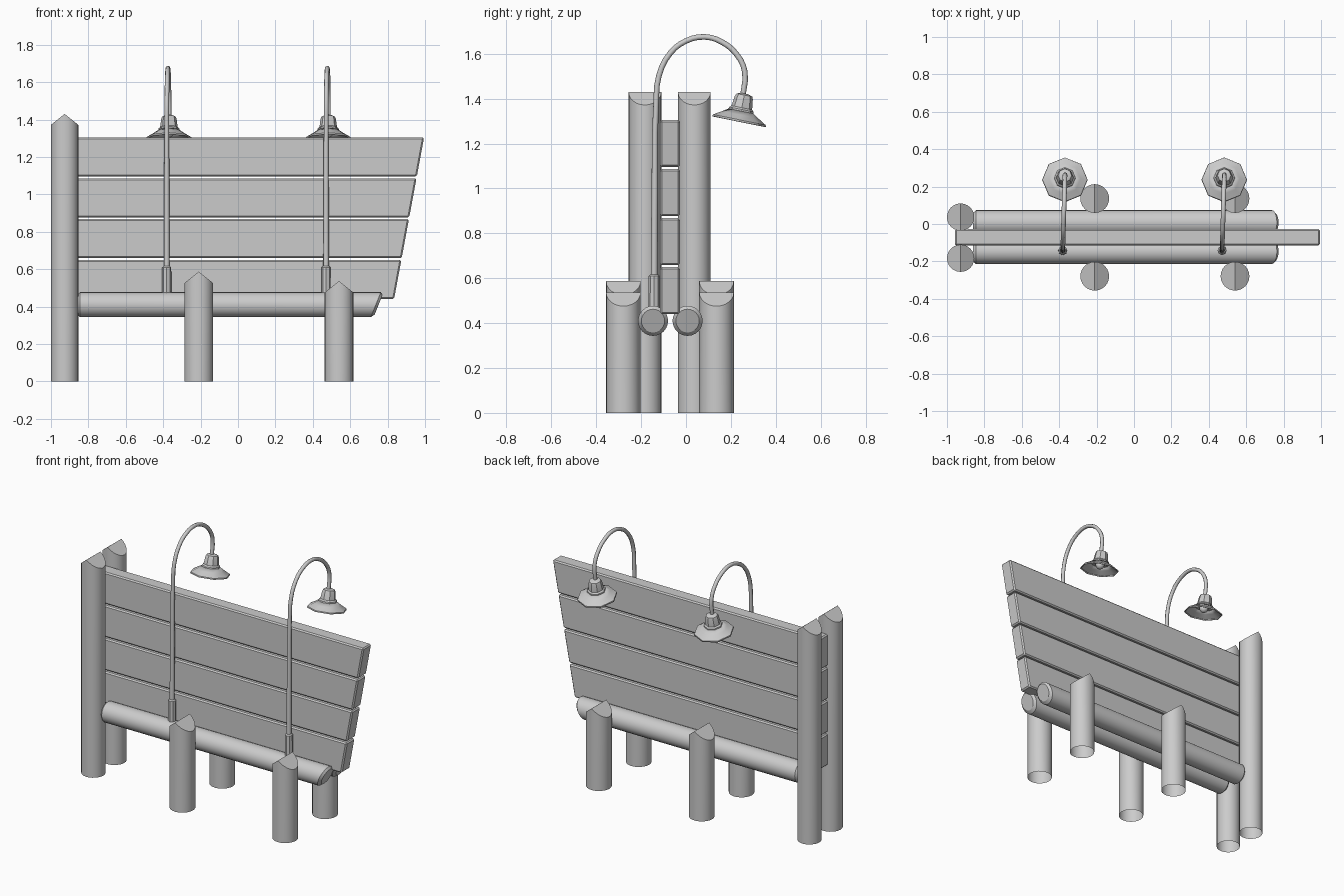
import bpy, bmesh, math
from mathutils import Matrix, Vector

if "Cube" in bpy.data.objects:
    bpy.data.objects.remove(bpy.data.objects["Cube"])


def finish(bm, name, smooth=None):
    bmesh.ops.recalc_face_normals(bm, faces=bm.faces[:])
    me = bpy.data.meshes.new(name)
    bm.to_mesh(me)
    bm.free()
    ob = bpy.data.objects.new(name, me)
    bpy.context.collection.objects.link(ob)
    bpy.ops.object.select_all(action='DESELECT')
    ob.select_set(True)
    bpy.context.view_layer.objects.active = ob
    if smooth:
        bpy.ops.object.shade_smooth_by_angle(angle=math.radians(smooth))
    return ob


def bridge(bm, rings):
    for a, b in zip(rings, rings[1:]):
        n = len(a)
        for i in range(n):
            j = (i + 1) % n
            bm.faces.new((a[i], a[j], b[j], b[i]))


def circle(n):
    return [(math.cos(2 * math.pi * i / n), math.sin(2 * math.pi * i / n)) for i in range(n)]


# Round post with a roof-cut top, ridge along y, open at the ground
def post(name, x, y, r, peak, n=24):
    bm = bmesh.new()
    low = [bm.verts.new((x + r * c, y + r * s, 0)) for c, s in circle(n)]
    top = [bm.verts.new((x + r * c, y + r * s, peak - 0.8 * r * abs(c))) for c, s in circle(n)]
    bridge(bm, [low, top])
    q = n // 4
    bm.faces.new(top[q:3 * q + 1])
    bm.faces.new(top[3 * q:] + top[:q + 1])
    return finish(bm, name, 30)


# Horizontal log with chamfered ends, right end cut at a slant
def log(name, y, z=0.41, r=0.067, n=24):
    bm = bmesh.new()
    rings = []
    for x, rad, slant in ((-0.86, 0.052, 0), (-0.845, r, 0), (0.737, r, 0.4), (0.752, 0.052, 0.4)):
        rings.append([bm.verts.new((x + slant * rad * s, y + rad * c, z + rad * s))
                      for c, s in circle(n)])
    bridge(bm, rings)
    bm.faces.new(rings[0])
    bm.faces.new(rings[-1])
    return finish(bm, name, 30)


# Board whose right end follows the slanted edge of the sign
def board(name, z0, z1):
    edge = lambda z: 0.835 + (z - 0.442) * 0.16 / 0.863
    prof = [(-0.957, z0), (edge(z0), z0), (edge(z1), z1), (-0.957, z1)]
    bm = bmesh.new()
    a, b = [[bm.verts.new((x, y, z)) for x, z in prof] for y in (-0.115, -0.027)]
    bridge(bm, [a, b])
    bm.faces.new(a)
    bm.faces.new(b)
    ob = finish(bm, name)
    m = ob.modifiers.new("bevel", 'BEVEL')
    m.width, m.segments = 0.008, 1
    return ob


# Solid of revolution about z
def lathe(name, prof, n, matrix, caps):
    bm = bmesh.new()
    rings = [[bm.verts.new(matrix @ Vector((r * c, r * s, h))) for c, s in circle(n)]
             for h, r in prof]
    bridge(bm, rings)
    if 'b' in caps:
        bm.faces.new(rings[0])
    if 't' in caps:
        bm.faces.new(rings[-1])
    return finish(bm, name, 30)


# Posts
for y in (-0.183, 0.037):
    post("tall_post", -0.927, y, 0.073, 1.43)
for y in (-0.279, 0.136):
    post("short_post_left", -0.21, y, 0.077, 0.587)
    post("short_post_right", 0.54, y, 0.077, 0.537)

# Logs and boards
log("front_log", -0.147)
log("back_log", 0.007)
for i in range(4):
    z0 = 0.440 + i * 0.2185
    board("sign_board", z0, z0 + 0.209)

# Lamps
path = [(-0.142, 0.55), (-0.139, 1.0), (-0.133, 1.38), (-0.121, 1.5), (-0.07, 1.603),
        (0.0, 1.657), (0.085, 1.675), (0.16, 1.652), (0.225, 1.598), (0.262, 1.52), (0.252, 1.405)]
for x0 in (-0.381, 0.471):
    lathe("lamp_sleeve", [(0.43, 0.025), (0.61, 0.024), (0.617, 0.017)], 8,
          Matrix.Translation((x0, -0.142, 0)), 'bt')
    # Bent arm
    cu = bpy.data.curves.new("lamp_arm", 'CURVE')
    cu.dimensions = '3D'
    cu.bevel_depth, cu.bevel_resolution = 0.013, 2
    cu.resolution_u = 3
    cu.use_fill_caps = True
    sp = cu.splines.new('BEZIER')
    sp.bezier_points.add(len(path) - 1)
    for k, (p, (y, z)) in enumerate(zip(sp.bezier_points, path)):
        p.co = (x0 + 0.03 * (y + 0.142), y, z)
        p.handle_left_type = p.handle_right_type = 'AUTO'
        p.radius = 1.2 if k == 0 else 1.1 if k == 1 else 0.95
    arm = bpy.data.objects.new("lamp_arm", cu)
    bpy.context.collection.objects.link(arm)
    bpy.ops.object.select_all(action='DESELECT')
    arm.select_set(True)
    bpy.context.view_layer.objects.active = arm
    bpy.ops.object.convert(target='MESH')
    bpy.ops.object.shade_smooth_by_angle(angle=math.radians(50))
    # Tilted eight-sided shade with neck and bulb
    tilt = Matrix.Translation((x0 + 0.0115, 0.236, 1.298)) @ Matrix.Rotation(math.radians(-11.5), 4, 'X')
    shade = lathe("lamp_shade", [(0, 0.122), (0.008, 0.12), (0.03, 0.083), (0.048, 0.056)], 8, tilt, '')
    m = shade.modifiers.new("thickness", 'SOLIDIFY')
    m.thickness = 0.005
    lathe("lamp_neck", [(0.04, 0.058), (0.055, 0.056), (0.063, 0.047), (0.108, 0.041), (0.12, 0.036),
                        (0.127, 0.018)], 8, tilt, 'bt')
    bm = bmesh.new()
    bmesh.ops.create_uvsphere(bm, u_segments=12, v_segments=8, radius=0.028,
                              matrix=tilt @ Matrix.Translation((0, 0, 0.034)))
    finish(bm, "lamp_bulb", 60)
